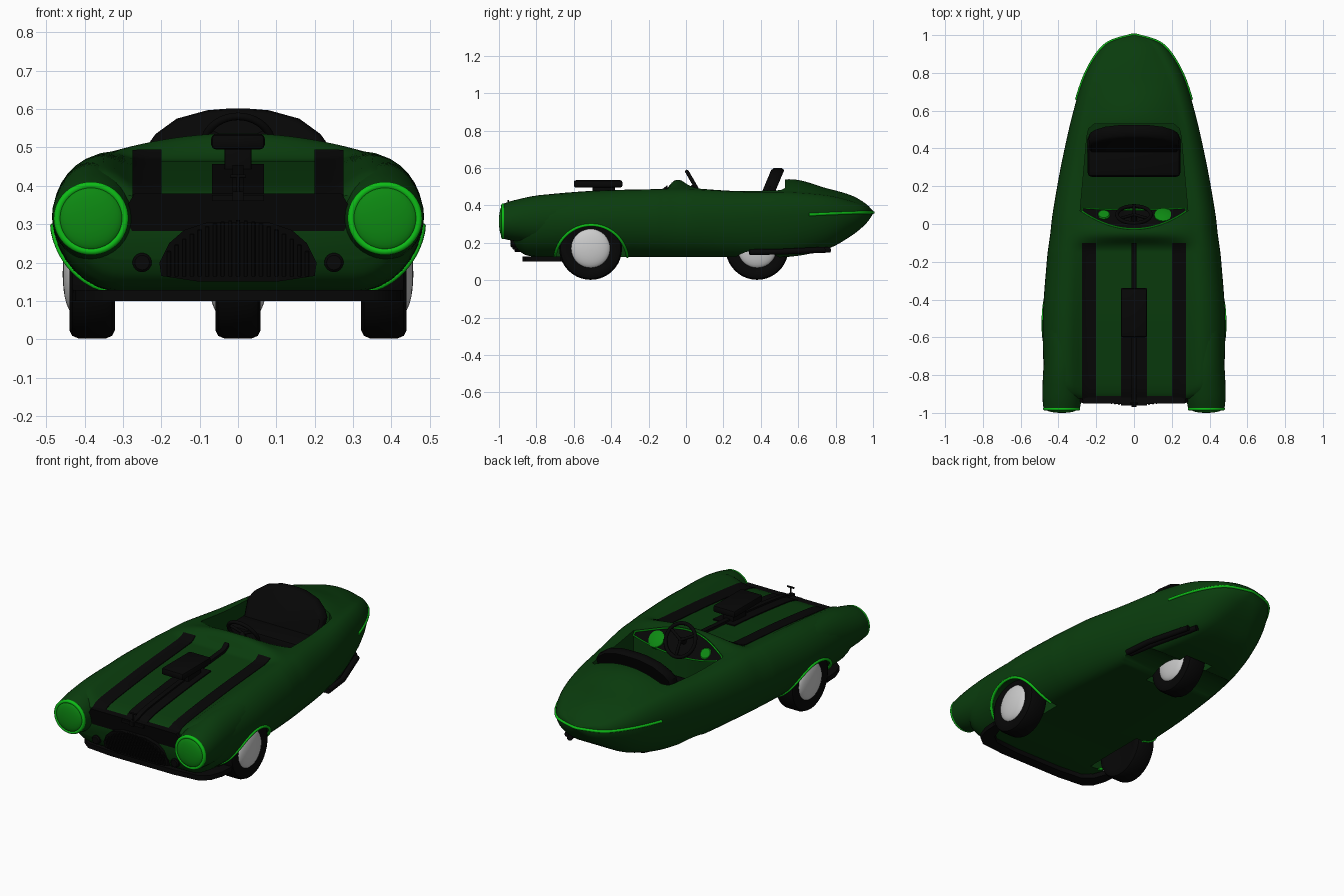
import bpy, bmesh, math
from math import sin, cos, pi, radians, sqrt
from mathutils import Vector

if "Cube" in bpy.data.objects:
    bpy.data.objects.remove(bpy.data.objects["Cube"])

COL = dict(body=(.003, .045, .004), dark=(.002, .002, .002), trim=(.004, .5, .008), lens=(.004, .25, .006))
MATS = {}
for k, c in COL.items():
    MATS[k] = bpy.data.materials.new(k)
    MATS[k].diffuse_color = (*c, 1)


def finish(ob, col=None, angle=35):
    if col:
        ob.data.materials.clear()
        ob.data.materials.append(MATS[col])
    bpy.ops.object.select_all(action='DESELECT')
    ob.select_set(True)
    bpy.context.view_layer.objects.active = ob
    bpy.ops.object.shade_smooth_by_angle(angle=radians(angle))
    return ob


def mesh(name, verts, faces, col=None, solid=0):
    bm = bmesh.new()
    vs = [bm.verts.new(v) for v in verts]
    for f in faces:
        bm.faces.new([vs[i] for i in f])
    bmesh.ops.recalc_face_normals(bm, faces=bm.faces)
    if solid:
        bmesh.ops.solidify(bm, geom=bm.faces[:], thickness=solid)
    me = bpy.data.meshes.new(name)
    bm.to_mesh(me)
    ob = bpy.data.objects.new(name, me)
    bpy.context.collection.objects.link(ob)
    return finish(ob, col)


def loft(name, rings, col=None):
    m, n = len(rings[0]), len(rings)
    faces = [(i*m+j, i*m+(j+1) % m, (i+1)*m+(j+1) % m, (i+1)*m+j) for i in range(n-1) for j in range(m)]
    faces += [tuple(range(m)), tuple(range((n-1)*m, n*m))]
    return mesh(name, [p for r in rings for p in r], faces, col)


def lathe(name, prof, centre, axis, col=None, seg=40):
    """Revolve (radius, offset) profile around an axis."""
    q = Vector((0, 0, 1)).rotation_difference(Vector(axis))
    return loft(name, [[Vector(centre) + q @ Vector((r*cos(2*pi*k/seg), r*sin(2*pi*k/seg), h))
                        for k in range(seg)] for r, h in prof], col)


def tube(name, pts, r, col, closed=False):
    cu = bpy.data.curves.new(name, 'CURVE')
    cu.dimensions, cu.bevel_depth, cu.bevel_resolution, cu.use_fill_caps = '3D', r, 3, True
    sp = cu.splines.new('POLY')
    sp.points.add(len(pts)-1)
    for p, c in zip(sp.points, pts):
        p.co = (*c, 1)
    sp.use_cyclic_u = closed
    cu.materials.append(MATS[col])
    ob = bpy.data.objects.new(name, cu)
    bpy.context.collection.objects.link(ob)
    return ob


def box(name, lo, hi, col, bevel=.01):
    bm = bmesh.new()
    bmesh.ops.create_cube(bm, size=1)
    for v in bm.verts:
        v.co = [(a+b)/2 + c*(b-a) for a, b, c in zip(lo, hi, v.co)]
    bmesh.ops.bevel(bm, geom=bm.edges[:], offset=bevel, segments=2, affect='EDGES', profile=.5)
    me = bpy.data.meshes.new(name)
    bm.to_mesh(me)
    ob = bpy.data.objects.new(name, me)
    bpy.context.collection.objects.link(ob)
    return finish(ob, col)


def smooth_rows(st, n=6):
    """Catmull-Rom resampling of a station table."""
    out = []
    for i in range(len(st)-1):
        a, b, c, d = st[max(i-1, 0)], st[i], st[i+1], st[min(i+2, len(st)-1)]
        for k in range(n):
            t = k/n
            out.append([.5*(2*q+(r-p)*t+(2*p-5*q+4*r-s)*t*t+(3*q-p-3*r+s)*t**3) for p, q, r, s in zip(a, b, c, d)])
    return out + [list(st[-1])]


# Body stations: y, half width, flat floor half width, z floor, z widest, z fender, z centre, x fender
ROWS = smooth_rows([
    (-.925, .41, .30, .21, .30, .38, .37, .33), (-.89, .445, .30, .155, .31, .425, .388, .34),
    (-.80, .475, .30, .125, .315, .452, .405, .35), (-.50, .483, .30, .125, .32, .478, .438, .35),
    (-.20, .462, .30, .125, .325, .486, .462, .34), (-.12, .453, .30, .125, .325, .488, .475, .335),
    (-.05, .443, .30, .125, .325, .489, .537, .33), (.06, .43, .29, .125, .33, .486, .505, .325),
    (.30, .388, .27, .125, .335, .474, .485, .29), (.55, .333, .21, .125, .345, .472, .54, .25),
    (.75, .275, .14, .165, .355, .455, .492, .2), (.88, .21, .08, .235, .36, .425, .455, .14),
    (.96, .135, .04, .30, .362, .395, .41, .09), (1, .012, .003, .355, .362, .368, .37, .008)])


def at(y):
    for a, b in zip(ROWS, ROWS[1:]):
        if y <= b[0]:
            t = max(0, (y-a[0])/(b[0]-a[0]))
            return [p+(q-p)*t for p, q in zip(a, b)]
    return ROWS[-1]


def top_z(row, x):
    zt, zc, xf = row[5:]
    r = min(abs(x)/xf, 1)
    s = max(0, (r-.72)/.28)
    return zc + (zt-zc)*(s*s*(3-2*s) if zc < zt else r*r)


def ring(row):
    y, w, wb, zb, zm, zt, zc, xf = row
    h = [(0, zb), (wb/2, zb)]
    h += [(wb+(w-wb)*sin(a*pi/16), zm-(zm-zb)*cos(a*pi/16)) for a in range(9)]
    h += [(xf+(w-xf)*cos(a*pi/16), zm+(zt-zm)*sin(a*pi/16)) for a in range(1, 9)]
    h += [(xf*k/12, top_z(row, xf*k/12)) for k in range(11, -1, -1)]
    return [(x, y, z) for x, z in h] + [(-x, y, z) for x, z in h[-2:0:-1]]


body = loft('body', [ring(r) for r in ROWS], 'body')

# Headlight fender pods
pods = []
for s in (-1, 1):
    st = smooth_rows([(-.98, .383, .096, .315, .093), (-.9, .38, .105, .32, .112), (-.75, .377, .102, .33, .128),
                      (-.5, .375, .085, .37, .09), (-.4, .37, .05, .37, .05)], 5)
    pods.append(loft('fender_pod', [[(s*(cx+rx*cos(k*pi/16)), y, cz+rz*sin(k*pi/16)) for k in range(32)]
                                    for y, cx, rx, cz, rz in st], 'body'))


def cut(ob, cutter):
    m = ob.modifiers.new('cut', 'BOOLEAN')
    m.operation, m.object, m.solver = 'DIFFERENCE', cutter, 'EXACT'
    bpy.context.view_layer.objects.active = ob
    bpy.ops.object.modifier_apply(modifier=m.name)
    cutter.hide_render = True


# Cockpit opening and wheel wells
def front_edge(x):
    return -.03 + .1*(x/.285)**2


plan = [(x, front_edge(x)) for x in [.285*k/8 for k in range(-8, 9)]]
plan += [(.25, .46), (.24, .505), (.21, .53), (-.21, .53), (-.24, .505), (-.25, .46)]
cutters = [loft('cockpit_cutter', [[(x, y, .22+.38*y) for x, y in plan], [(x, y, .8) for x, y in plan]])]
cutters.append(lathe('rear_arch_cutter', [(.2, -.5), (.2, .5)], (0, .38, -.04), (1, 0, 0)))
cutters.append(lathe('rear_well_cutter', [(.178, -.09), (.178, .09)], (0, .38, .165), (1, 0, 0)))
for s in (-1, 1):
    c = lathe('front_well_cutter', [(.195, -.16), (.195, .16)], (s*.44, -.507, .1), (1, 0, 0), seg=64)
    cutters.append(c)
    cut(pods[(s+1)//2], c)
for c in cutters:
    cut(body, c)
for c in cutters:
    bpy.data.objects.remove(c)
for o in [body] + pods:
    finish(o, 'body')

# Wheels with domed hubs
for name, x, y in (('front_wheel_left', -.38, -.51), ('front_wheel_right', .38, -.51), ('rear_wheel', 0, .38)):
    p = [(.1, -.05), (.125, -.058), (.147, -.059), (.161, -.052), (.168, -.035)]
    lathe(name, p + [(r, -h) for r, h in p[::-1]], (x, y, .17), (1, 0, 0), 'dark')
    for s in (-1, 1):
        if s*x >= 0:
            lathe(name + '_hub', [(.105*cos(a*pi/16)+.001, .045+.032*sin(a*pi/16)) for a in range(9)], (x, y, .17), (s, 0, 0))

for s in (-1, 1):
    # Headlights
    lathe('headlight_lens', [(.082*cos(a*pi/16)+.001, .02*sin(a*pi/16)) for a in range(9)],
          (s*.383, -.98, .315), (0, -1, 0), 'lens')
    tube('headlight_rim', [(s*.383+.088*cos(a*pi/24), -.978, .315+.086*sin(a*pi/24)) for a in range(48)], .01, 'trim', True)
    # Wheel arch trim
    arc = []
    for d in range(8, 173, 4):
        y, z = -.507+.195*cos(radians(d)), .1+.195*sin(radians(d))
        _, w, wb, zb, zm = at(y)[:5]
        arc.append((s*(wb+(w-wb)*sqrt(max(0, 1-((zm-z)/(zm-zb))**2))), y, z))
    tube('wheel_arch_trim', arc, .008, 'trim')
    # Fog lamp
    lathe('fog_lamp', [(.02, -.03), (.025, -.02), (.025, .02), (.019, .026)], (s*.25, -.912, .2), (0, -1, 0), 'dark', 24)

# Tail trim strip
half = [r for r in ROWS if r[0] > .64]
tube('tail_trim', [(r[1], r[0], r[4]) for r in half] + [(-r[1], r[0], r[4]) for r in half[::-1]], .008, 'trim')


def strip(name, x0, x1, y0, y1, lift, n=30):
    """Raised band lying on the bonnet."""
    rings = []
    for i in range(n+1):
        y = y0+(y1-y0)*i/n
        row = at(y)
        xs = [x0+(x1-x0)*k/4 for k in range(5)]
        rings.append([(x, y, top_z(row, x)+lift) for x in xs] + [(x, y, top_z(row, x)-.01) for x in xs[::-1]])
    return loft(name, rings, 'dark')


# Bonnet stripes, ridge and scoop
for s in (-1, 1):
    strip('bonnet_stripe', s*.2, s*.275, -.93, -.1, .004)
strip('bonnet_ridge', -.068, .068, -.96, -.34, .006)
strip('bonnet_spine', -.014, .014, -.97, -.1, .015)
box('scoop', (-.07, -.6, .495), (.07, -.34, .535), 'dark', .012)
box('scoop_stem', (-.035, -.5, .42), (.035, -.38, .5), 'dark', .006)
tube('ornament_post', [(0, -.95, .36), (0, -.95, .43)], .005, 'dark')
tube('ornament_bar', [(-.02, -.95, .425), (.02, -.95, .425)], .005, 'dark')


def plate(name, outline, col, front):
    """Nose plate leaning forward, given as an x-z outline."""
    return loft(name, [[(x, d-(z-.15)*.25, z) for x, z in outline] for d in (front, -.84)], col)


# Nose: dark panel, grille and bars, bumper
plate('nose_panel', [(-.27, .27), (.27, .27), (.3, .33), (.27, .38), (-.27, .38), (-.3, .33)], 'dark', -.892)
top = [(.205, .2), (.18, .25), (.14, .285), (.08, .305)]
plate('grille', [(-.2, .165), (-.1, .15), (.1, .15), (.2, .165)] + top + [(-x, z) for x, z in top[::-1]], 'dark', -.915)
for k in range(-9, 10):
    x = k*.02
    h = .31-.09*(abs(x)/.19)**2
    tube('grille_bar', [(x, -.917-(z-.15)*.25, z) for z in (.165, h)], .005, 'dark')
b = [(.43, -.67), (.425, -.75), (.4, -.82), (.35, -.86), (.2, -.875)]
inner = [(x-.05, y+.06) for x, y in b]
outline = b + [(-x, y) for x, y in b[::-1]] + [(-x, y) for x, y in inner] + inner[::-1]
m = len(b)*2
mesh('bumper', [(x, y, z) for z in (.1, .128) for x, y in outline],
     [(i+o, i+1+o, 2*m-2-i+o, 2*m-1-i+o) for o in (0, 2*m) for i in range(m-1)]
     + [(i, (i+1) % (2*m), (i+1) % (2*m)+2*m, i+2*m) for i in range(2*m)], 'dark')

# Dashboard, its trim and gauges
xs = [.275*k/10 for k in range(-10, 11)]
up = [(x, front_edge(x)+.004, top_z(at(front_edge(x)), x)-.006) for x in xs]
low = [(x, .075+.01*(x/.275)**2, .42+.05*(x/.275)**2) for x in xs]
mesh('dashboard', up+low, [(i, i+1, i+22, i+21) for i in range(20)], 'dark', .006)
tube('dashboard_trim', up+low[::-1], .004, 'trim', True)
for x, r in ((-.16, .033), (.155, .048)):
    lathe('gauge', [(r, -.02), (r, .008), (r*.85, .012)], (x, .045, .463), (0, .7, .7), 'lens', 28)

# Steering wheel
c, d = Vector((0, .05, .503)), Vector((0, .5, -.866))
tube('steering_wheel', [c+Vector((.09*cos(a*pi/20), 0, 0))+d*.09*sin(a*pi/20) for a in range(40)], .01, 'dark', True)
tube('steering_column', [c, (0, -.03, .45)], .016, 'dark')
for a in (90, 210, 330):
    tube('steering_spoke', [c, c+Vector((.09*cos(radians(a)), 0, 0))+d*.09*sin(radians(a))], .008, 'dark')

# Seat cushion and arched backrest
box('seat_cushion', (-.245, .25, .3), (.245, .47, .415), 'dark', .02)
arch = [(.235, .36), (.24, .5), (.215, .535), (.16, .575), (.08, .597), (.03, .601)]
arch += [(-x, z) for x, z in arch[::-1]]
back = loft('seat_back', [[(x*k, .49+(z-.6)*.4+o, .36+(z-.36)*k) for x, z in arch]
                          for o, k in ((-.035, .95), (-.022, .99), (0, 1), (.022, .99), (.035, .95))], 'dark')

# Side exhaust pipes, right side only
for o, e in ((0, .77), (.035, .74)):
    tube('exhaust_pipe', [(.31+o*.6, .34, .15), (.28+o, .5, .152), (.2+o, e, .163)], .016, 'dark')

for m in bpy.data.materials:
    if m.users and not m.is_grease_pencil:
        m.use_nodes = True
        m.node_tree.nodes["Principled BSDF"].inputs["Base Color"].default_value = m.diffuse_color
